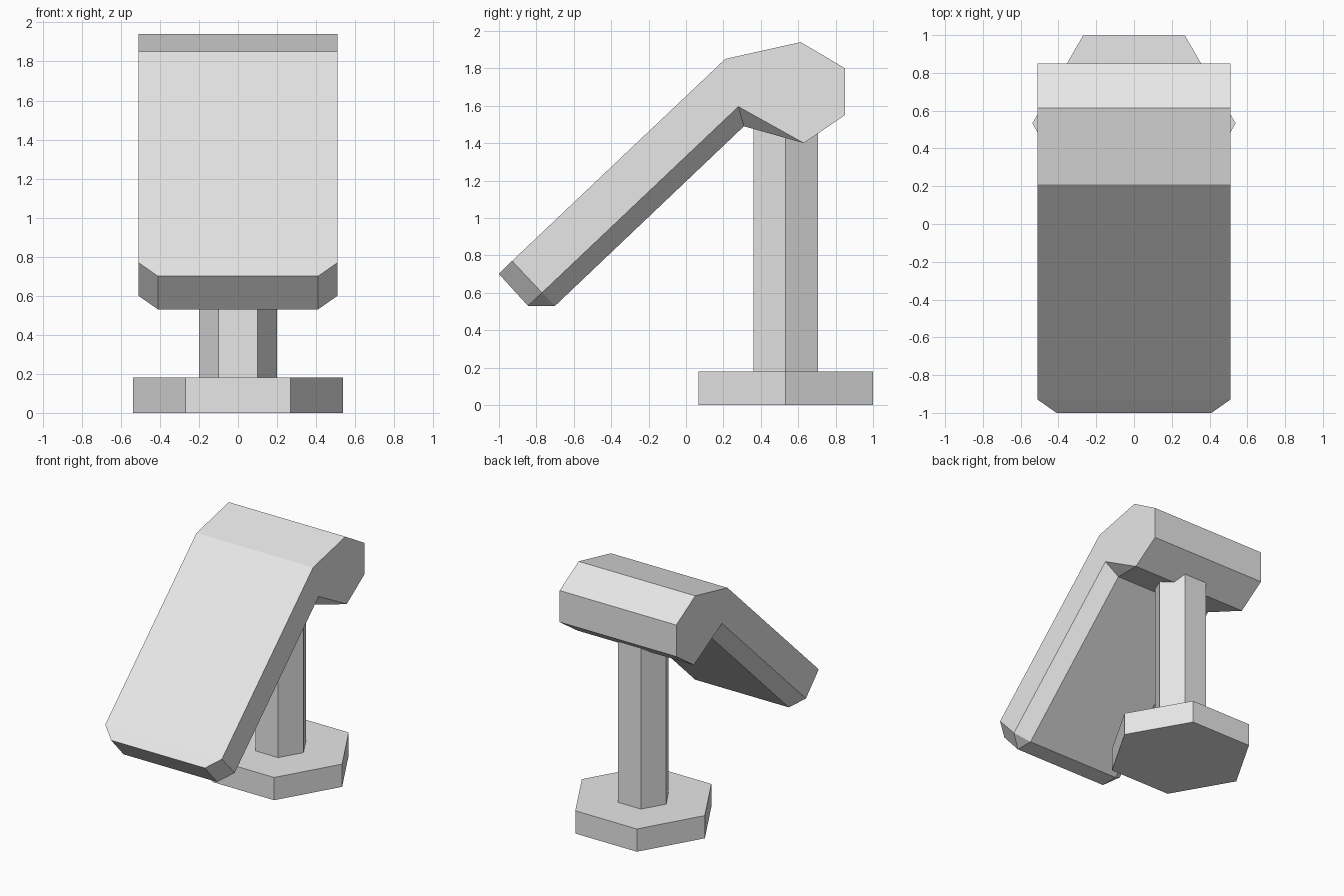
import bpy
import bmesh
from math import radians

if "Cube" in bpy.data.objects:
    bpy.data.objects.remove(bpy.data.objects["Cube"])

# One plain grey for every part
grey = bpy.data.materials.new("light_grey")
grey.use_nodes = True
colour = (0.8, 0.8, 0.8, 1)
grey.diffuse_color = colour
grey.node_tree.nodes["Principled BSDF"].inputs["Base Color"].default_value = colour


def hexagon(name, radius, bottom, top):
    """Upright six-sided prism with corners pointing along x."""
    bpy.ops.mesh.primitive_cylinder_add(
        vertices=6, radius=radius, depth=top - bottom,
        location=(0, 0.533, (bottom + top) / 2), rotation=(0, 0, radians(30)))
    obj = bpy.context.object
    obj.name = name
    obj.data.materials.append(grey)


hexagon("base", 0.538, 0, 0.18)
hexagon("post", 0.2, 0.18, 1.56)

# Bent head: full-width profile points, then the narrower chamfered ones
WIDE, NARROW = 0.51, 0.41
points = {
    "tip_top": (WIDE, -0.93, 0.77),
    "shoulder": (WIDE, 0.21, 1.85),
    "crown": (WIDE, 0.613, 1.94),
    "back_top": (WIDE, 0.85, 1.80),
    "back_low": (WIDE, 0.85, 1.55),
    "heel": (WIDE, 0.63, 1.40),
    "crook": (WIDE, 0.28, 1.595),
    "tip_low": (WIDE, -0.77, 0.60),
    "crook_in": (NARROW, 0.31, 1.49),
    "under_tip": (NARROW, -0.70, 0.53),
    "nose_low": (NARROW, -0.845, 0.53),
    "nose_top": (NARROW, -1.0, 0.70),
}
bm = bmesh.new()
left = {k: bm.verts.new(p) for k, p in points.items()}
right = {k: bm.verts.new((-x, y, z)) for k, (x, y, z) in points.items()}

# Side walls and corner chamfers, mirrored
sides = [
    "tip_top shoulder crown back_top back_low heel crook tip_low",
    "tip_top tip_low nose_low nose_top",
    "tip_low crook crook_in under_tip",
    "crook heel crook_in",
    "tip_low under_tip nose_low",
]
for half in (left, right):
    for names in sides:
        bm.faces.new([half[n] for n in names.split()])

# Faces spanning the width, all around the profile
ring = ("tip_top shoulder crown back_top back_low heel "
        "crook_in under_tip nose_low nose_top").split()
for a, b in zip(ring, ring[1:] + ring[:1]):
    bm.faces.new((left[a], left[b], right[b], right[a]))

bmesh.ops.recalc_face_normals(bm, faces=bm.faces)
mesh = bpy.data.meshes.new("bent_head")
bm.to_mesh(mesh)
bm.free()
mesh.materials.append(grey)
bpy.context.collection.objects.link(bpy.data.objects.new("bent_head", mesh))
